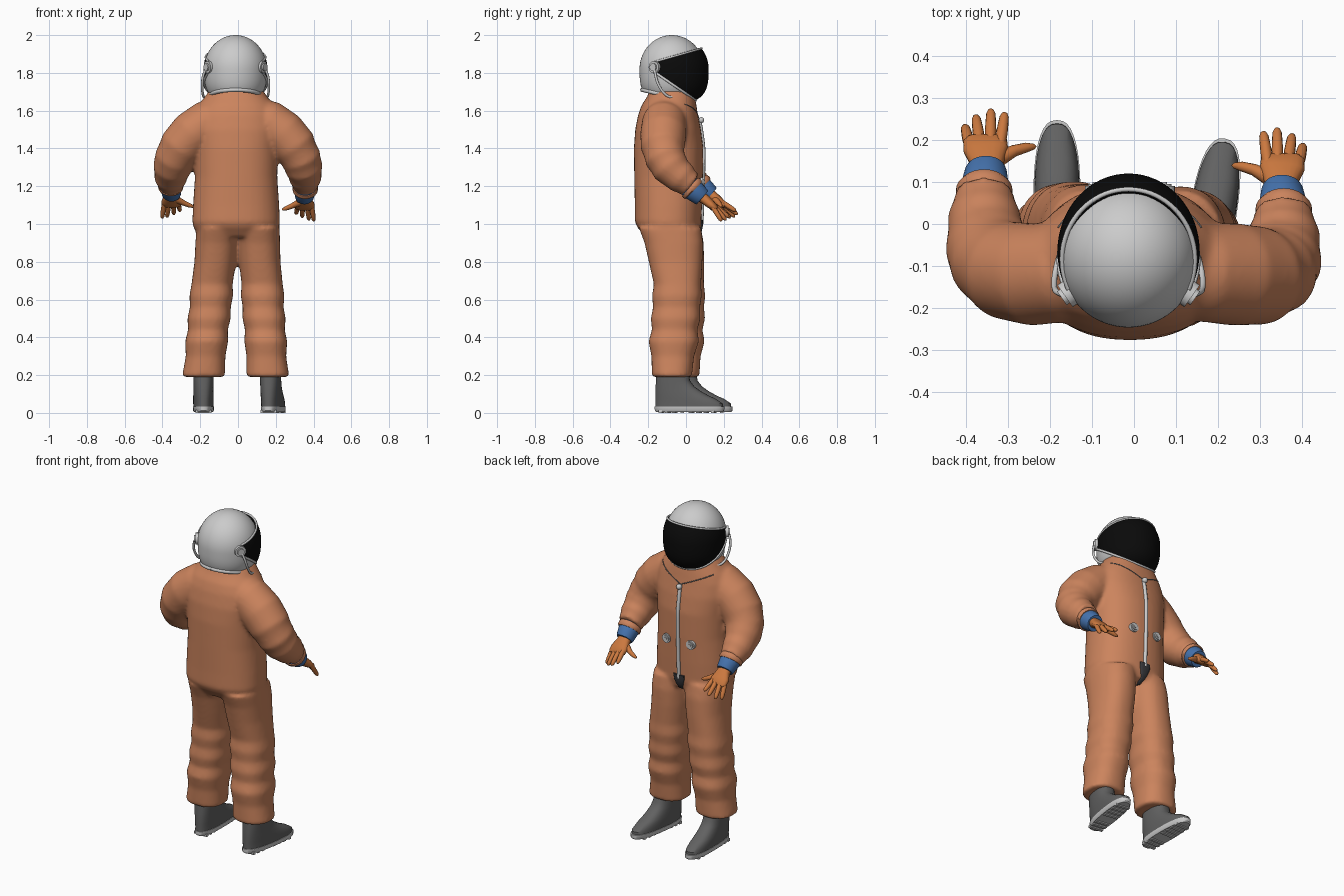
import bpy, bmesh
from math import sin, cos, pi, radians, atan2
from mathutils import Vector, Matrix

if "Cube" in bpy.data.objects:
    bpy.data.objects.remove(bpy.data.objects["Cube"])


def mat(name, *rgb):
    m = bpy.data.materials.new(name)
    m.diffuse_color = (*rgb, 1)
    m.use_nodes = True
    m.node_tree.nodes["Principled BSDF"].inputs["Base Color"].default_value = m.diffuse_color
    return m


ORANGE = mat("suit_orange", 0.6, 0.23, 0.11)
GLOVE = mat("glove_orange", 0.6, 0.19, 0.05)
BLUE = mat("cuff_blue", 0.06, 0.17, 0.42)
BLACK = mat("visor_black", 0.003, 0.003, 0.003)
DARK = mat("dark_grey", 0.12, 0.12, 0.12)
PATCH = mat("patch_grey", 0.04, 0.04, 0.045)


def loft(bm, rings, n=32, e=2.0, follow=False):
    """Skin rings (x, y, z, rx, ry), level or following the path."""
    P = [Vector(r[:3]) for r in rings]
    loops = []
    for i, r in enumerate(rings):
        u, v = Vector((1, 0, 0)), Vector((0, 1, 0))
        if follow:
            t = (P[min(i + 1, len(P) - 1)] - P[max(i - 1, 0)]).normalized()
            u = t.cross(Vector((0, 0, 1))).normalized()
            v = u.cross(t)
        loop = []
        for k in range(n):
            c, s = cos(2 * pi * k / n), sin(2 * pi * k / n)
            a = abs(c) ** (2 / e) * (1 if c > 0 else -1)
            b = abs(s) ** (2 / e) * (1 if s > 0 else -1)
            loop.append(bm.verts.new(P[i] + u * a * r[3] + v * b * r[-1]))
        loops.append(loop)
    for A, B in zip(loops, loops[1:]):
        for k in range(n):
            j = (k + 1) % n
            bm.faces.new((A[k], A[j], B[j], B[k]))
    bm.faces.new(loops[0])
    bm.faces.new(loops[-1])


def finish(name, bm, material=None, angle=40):
    bmesh.ops.recalc_face_normals(bm, faces=bm.faces)
    me = bpy.data.meshes.new(name)
    bm.to_mesh(me)
    bm.free()
    ob = bpy.data.objects.new(name, me)
    bpy.context.collection.objects.link(ob)
    if material:
        me.materials.append(material)
    bpy.ops.object.select_all(action='DESELECT')
    ob.select_set(True)
    bpy.context.view_layer.objects.active = ob
    bpy.ops.object.shade_smooth_by_angle(angle=radians(angle))
    return ob


def wire(name, pts, r, material=None, smooth=False):
    cu = bpy.data.curves.new(name, 'CURVE')
    cu.dimensions, cu.bevel_depth, cu.bevel_resolution = '3D', r, 2
    cu.use_fill_caps = True
    sp = cu.splines.new('NURBS' if smooth else 'POLY')
    sp.points.add(len(pts) - 1)
    for p, c in zip(sp.points, pts):
        p.co = (*c, 1)
    if smooth:
        sp.use_endpoint_u, sp.order_u = True, 3
    ob = bpy.data.objects.new(name, cu)
    bpy.context.collection.objects.link(ob)
    if material:
        cu.materials.append(material)
    return ob


# Suit: torso, sleeves and trousers fused into one skin
bm = bmesh.new()
loft(bm, [(-.01, y, z, rx, ry) for z, y, rx, ry in (
    (.93, -.075, .19, .14), (.98, -.088, .225, .168), (1.01, -.095, .232, .176),
    (1.1, -.093, .228, .178), (1.25, -.092, .218, .182), (1.4, -.092, .222, .184),
    (1.5, -.095, .235, .174), (1.58, -.095, .225, .158), (1.63, -.09, .2, .145),
    (1.67, -.08, .168, .128), (1.71, -.075, .14, .115))], 40, 2.3)
ARM = ((.08, -.11, 1.575, .1), (.16, -.115, 1.54, .117), (.24, -.12, 1.48, .122),
       (.3, -.11, 1.41, .118), (.335, -.085, 1.345, .108), (.348, -.05, 1.3, .102),
       (.354, -.01, 1.265, .088), (.356, .02, 1.245, .087), (.356, .05, 1.222, .073),
       (.356, .075, 1.205, .07))
LEG = ((.105, -.085, .98, .115, .165), (.11, -.065, .9, .113, .155), (.115, -.055, .8, .11, .142),
       (.128, -.045, .68, .109, .125), (.13, -.048, .62, .116, .132), (.133, -.05, .56, .108, .124),
       (.138, -.055, .5, .115, .132), (.142, -.06, .44, .105, .12), (.147, -.065, .38, .114, .134),
       (.15, -.07, .3, .105, .113), (.158, -.075, .19, .114, .106))
for s in (-1, 1):
    back = .045 if s > 0 else 0
    loft(bm, [(s * x, y - back * max(0, min(1, (1.48 - z) / .25)), z, r)
              for x, y, z, r in ARM], 32, 2, True)
    rings = []
    for x, y, z, rx, ry in LEG:
        f = (.98 - z) / .79 if s < 0 else 0
        rings.append((s * (x + .025 * f), y + .04 * f, z, rx, ry))
    loft(bm, rings, 32, 2.3)
suit = finish("suit", bm, ORANGE)
rm = suit.modifiers.new("fuse", 'REMESH')
rm.mode, rm.voxel_size, rm.use_smooth_shade = 'VOXEL', .011, True
sm = suit.modifiers.new("soften", 'SMOOTH')
sm.factor, sm.iterations = .5, 8

# Point on the chest side of the suit
bpy.context.view_layer.update()
skin = suit.evaluated_get(bpy.context.evaluated_depsgraph_get())


def surf(x, z, lift=0.0):
    hit, p, _, _ = skin.ray_cast(Vector((x, 1, z)), Vector((0, -1, 0)))
    return Vector((x, (p.y if hit else .05) + lift, z))


# Zip, its pull, yoke seams, crotch patch and chest valves
wire("zip", [surf(-.01, 1.0 + .56 * i / 20, .001) for i in range(21)], .011)
bm = bmesh.new()
c = surf(-.01, 1.55, .012)
bmesh.ops.create_uvsphere(bm, u_segments=16, v_segments=10, radius=.016,
                          matrix=Matrix.Translation(c))
finish("zip_pull", bm)
for s in (-1, 1):
    wire("yoke_seam", [surf(-.01 + s * .17 * t / 10, 1.56 + .075 * t / 10, .0)
                       for t in range(11)], .003, DARK)
    bm = bmesh.new()
    M = Matrix.Translation(surf(-.01 + s * .08, 1.22)) @ Matrix.Rotation(pi / 2, 4, 'X')
    for r, d in ((.027, .02), (.019, .03), (.009, .038)):
        bmesh.ops.create_cone(bm, cap_ends=True, segments=24, radius1=r, radius2=r,
                              depth=d, matrix=M)
    finish("chest_valve", bm)
bm = bmesh.new()
loft(bm, [(*surf(-.01, z, -.002), w, .012) for z, w in
          ((1.02, .036), (.99, .034), (.96, .024), (.93, .014), (.91, .008))], 16, 3)
finish("crotch_patch", bm, PATCH)

# Cuffs, gloves and boots
TIPS = ((.392, .19, 1.1, .402, .234, 1.03), (.367, .198, 1.103, .376, .258, 1.035),
        (.341, .2, 1.108, .34, .273, 1.05), (.317, .195, 1.113, .307, .265, 1.068))
for s in (-1, 1):
    side = "right" if s > 0 else "left"
    off = Vector((0, -.045, -.015)) if s > 0 else Vector()

    def at(x, y, z, *r):
        return (s * x, y + off.y, z + off.z, *r)

    bm = bmesh.new()
    loft(bm, [at(.356, .06, 1.215, .058), at(.355, .078, 1.2, .06),
              at(.352, .125, 1.16, .05), at(.352, .132, 1.154, .046)], 28, 2, True)
    finish(side + "_cuff", bm, BLUE)
    bm = bmesh.new()
    loft(bm, [at(.356, .066, 1.211, .064), at(.356, .072, 1.206, .067),
              at(.356, .082, 1.198, .067), at(.356, .087, 1.193, .061)], 28, 2, True)
    finish(side + "_sleeve_hem", bm, ORANGE)

    bm = bmesh.new()
    loft(bm, [at(.352, .115, 1.168, .036, .03), at(.35, .145, 1.145, .04, .027),
              at(.352, .175, 1.12, .053, .024), at(.354, .2, 1.1, .052, .018),
              at(.354, .208, 1.094, .04, .01)], 20, 2.4, True)
    for x, y, z, X, Y, Z in TIPS:
        a, b = Vector((x, y, z)), Vector((X, Y, Z))
        loft(bm, [at(*a.lerp(b, t), r) for t, r in
                  ((-.25, .012), (.3, .0135), (.6, .0125), (.85, .011), (.96, .007), (1, .002))],
             12, 2, True)
    loft(bm, [at(.345, .142, 1.14, .018), at(.315, .158, 1.125, .018), at(.285, .174, 1.11, .014),
              at(.255, .182, 1.098, .0115), at(.238, .184, 1.092, .007),
              at(.233, .185, 1.09, .002)], 12, 2, True)
    finish(side + "_glove", bm, GLOVE, 50)

    place = Matrix.Translation((.168, 0, 0)) @ Matrix.Translation((0, -.1, 0)) \
        @ Matrix.Rotation(radians(-9), 4, 'Z') @ Matrix.Translation((0, .1, 0))
    if s < 0:
        place = Matrix.Translation((-.183, .04, 0))
    bm = bmesh.new()
    loft(bm, [(0, (f + h) / 2, z, w, (f - h) / 2) for z, h, f, w in (
        (.02, -.163, .2, .053), (.05, -.163, .198, .054), (.075, -.163, .16, .054),
        (.09, -.163, .125, .054), (.115, -.162, .08, .053), (.14, -.161, .045, .053),
        (.17, -.158, .022, .053), (.24, -.155, .008, .055))], 36, 2.5)
    bmesh.ops.transform(bm, matrix=place, verts=bm.verts)
    finish(side + "_boot", bm, DARK)
    bm = bmesh.new()
    loft(bm, [(0, .02, z, w, l) for z, w, l in
              ((.006, .05, .18), (.012, .055, .186), (.034, .056, .187))], 36, 2.5)
    for y in (-.13, -.095, -.06, .03, .07, .11, .15):
        bmesh.ops.create_cube(bm, size=1, matrix=Matrix.Translation((0, y, .008))
                              @ Matrix.Diagonal((.085, .018, .016, 1)))
    bmesh.ops.transform(bm, matrix=place, verts=bm.verts)
    finish(side + "_sole", bm)


# Helmet shell and visor: domes with a fuller lower half, trimmed by planes
def dome(centre, radii):
    bm = bmesh.new()
    bmesh.ops.create_uvsphere(bm, u_segments=64, v_segments=40, radius=1)
    for v in bm.verts:
        h = (v.co.x ** 2 + v.co.y ** 2) ** .5
        k = (1 - min(1, abs(v.co.z)) ** 3) ** (1 / 3) / h if v.co.z < 0 and h > 1e-4 else 1
        v.co = Vector(centre) + Vector((v.co.x * k * radii[0], v.co.y * k * radii[1],
                                        v.co.z * radii[2]))
    return bm


def trim(bm, co, no):
    bmesh.ops.bisect_plane(bm, geom=bm.verts[:] + bm.edges[:] + bm.faces[:], dist=1e-6,
                           plane_co=co, plane_no=no, clear_outer=True)


def edge_path(bm, co, no):
    n = Vector(no).normalized()
    vs = [v.co.copy() for v in bm.verts if abs((v.co - Vector(co)).dot(n)) < 1e-4]
    return sorted(vs, key=lambda p: atan2(p.x + .013, p.y + .065))


NECK = ((0, -.21, 1.705), (0, -.065, -.28))
bm = dome((-.013, -.075, 1.82), (.166, .171, .18))
trim(bm, *NECK)
ring = edge_path(bm, *NECK)
shell = finish("helmet_shell", bm)
wire("neck_ring", ring + ring[:1], .011)

TOP = ((0, -.15, 1.863), (0, -.07, .245))
LOW = ((0, -.16, 1.80), (0, -.144, -.21))
bm = dome((-.013, -.065, 1.82), (.169, .185, .181))
trim(bm, *TOP)
trim(bm, *LOW)
trim(bm, (0, -.155, 1.8), (0, -1, 0))
brow, chin = edge_path(bm, *TOP), edge_path(bm, *LOW)
visor = finish("visor", bm, BLACK)
so = visor.modifiers.new("thickness", 'SOLIDIFY')
so.thickness, so.offset = .012, -1
wire("visor_brow", brow, .006)
wire("visor_chin", chin, .007)

# Visor pivots and side hoses
for s in (-1, 1):
    bm = bmesh.new()
    M = Matrix.Translation((-.013 + s * .142, -.165, 1.83)) \
        @ Matrix.Rotation(s * radians(-35), 4, 'Z') @ Matrix.Rotation(pi / 2, 4, 'Y')
    for r, d in ((.032, .022), (.02, .04)):
        bmesh.ops.create_cone(bm, cap_ends=True, segments=24, radius1=r, radius2=r,
                              depth=d, matrix=M)
    finish("visor_pivot", bm)
    wire("side_hose", [(-.013 + s * x, y, z) for x, y, z in (
        (.145, -.17, 1.84), (.17, -.165, 1.8), (.178, -.15, 1.74), (.174, -.11, 1.68),
        (.16, -.06, 1.665), (.135, -.02, 1.672))], .007, None, True)
